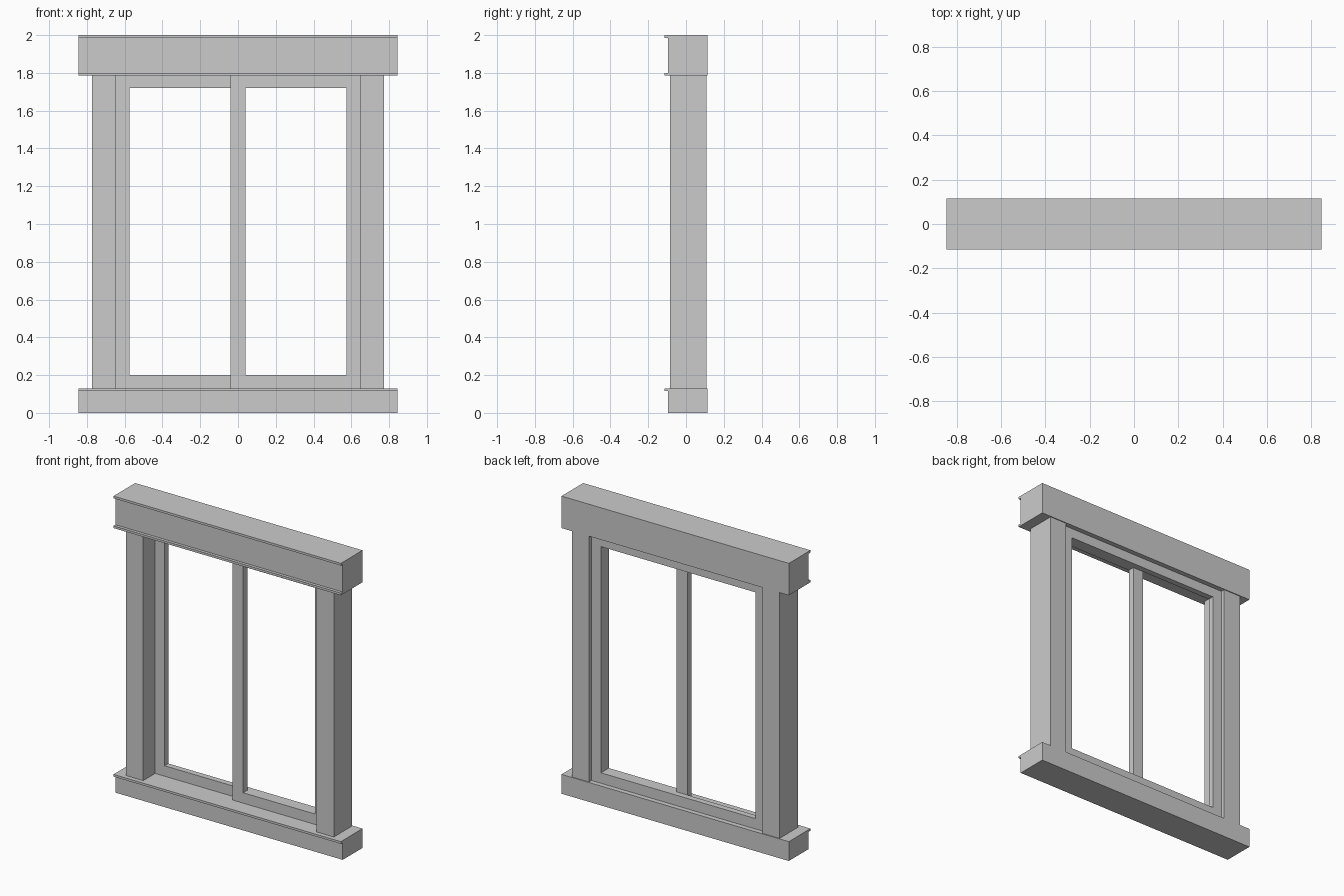
import bpy, bmesh

if "Cube" in bpy.data.objects:
    bpy.data.objects.remove(bpy.data.objects["Cube"])


def profile_bar(name, yz, half):
    """Extrude a y-z outline along x, centred on x = 0."""
    bm = bmesh.new()
    face = bm.faces.new([bm.verts.new((-half, y, z)) for y, z in yz])
    new = bmesh.ops.extrude_face_region(bm, geom=[face])["geom"]
    bmesh.ops.translate(bm, vec=(2 * half, 0, 0),
                        verts=[v for v in new if isinstance(v, bmesh.types.BMVert)])
    bmesh.ops.recalc_face_normals(bm, faces=bm.faces)
    return finish(name, bm)


def box(name, x0, x1, y0, y1, z0, z1):
    bm = bmesh.new()
    bmesh.ops.create_cube(bm, size=1)
    for v in bm.verts:
        v.co = (x1 if v.co.x > 0 else x0,
                y1 if v.co.y > 0 else y0,
                z1 if v.co.z > 0 else z0)
    return finish(name, bm)


def finish(name, bm):
    mesh = bpy.data.meshes.new(name)
    bm.to_mesh(mesh)
    bm.free()
    ob = bpy.data.objects.new(name, mesh)
    bpy.context.collection.objects.link(ob)
    return ob


def frame(name, outer, inner, y0, y1):
    """Stiles at the full height with rails between them."""
    (ox0, ox1), (ix0, ix1) = outer, inner
    box(name + "_left_stile", ox0, ix0, y0, y1, BOTTOM, TOP)
    box(name + "_right_stile", ix1, ox1, y0, y1, BOTTOM, TOP)
    box(name + "_bottom_rail", ix0, ix1, y0, y1, BOTTOM, 0.20)
    box(name + "_top_rail", ix0, ix1, y0, y1, 1.72, TOP)


BOTTOM, TOP = 0.13, 1.785
LIP, FACE, BACK = -0.115, -0.095, 0.115

# Sill with a thin front lip along its top
profile_bar("sill", [(BACK, 0), (FACE, 0), (FACE, 0.115), (LIP, 0.115),
                     (LIP, BOTTOM), (BACK, BOTTOM)], 0.845)

# Header with front lips at top and bottom
profile_bar("header", [(BACK, TOP), (LIP, TOP), (LIP, 1.80), (FACE, 1.80),
                       (FACE, 1.985), (LIP, 1.985), (LIP, 2), (BACK, 2)], 0.845)

# Side jambs
box("left_jamb", -0.772, -0.645, -0.085, 0.109, BOTTOM, TOP)
box("right_jamb", 0.645, 0.772, -0.085, 0.109, BOTTOM, TOP)

# Full-width rear frame, and the sliding sash in front of its right half
frame("rear_frame", (-0.645, 0.645), (-0.575, 0.575), 0.042, 0.082)
frame("front_sash", (-0.04, 0.645), (0.04, 0.575), -0.002, 0.042)
